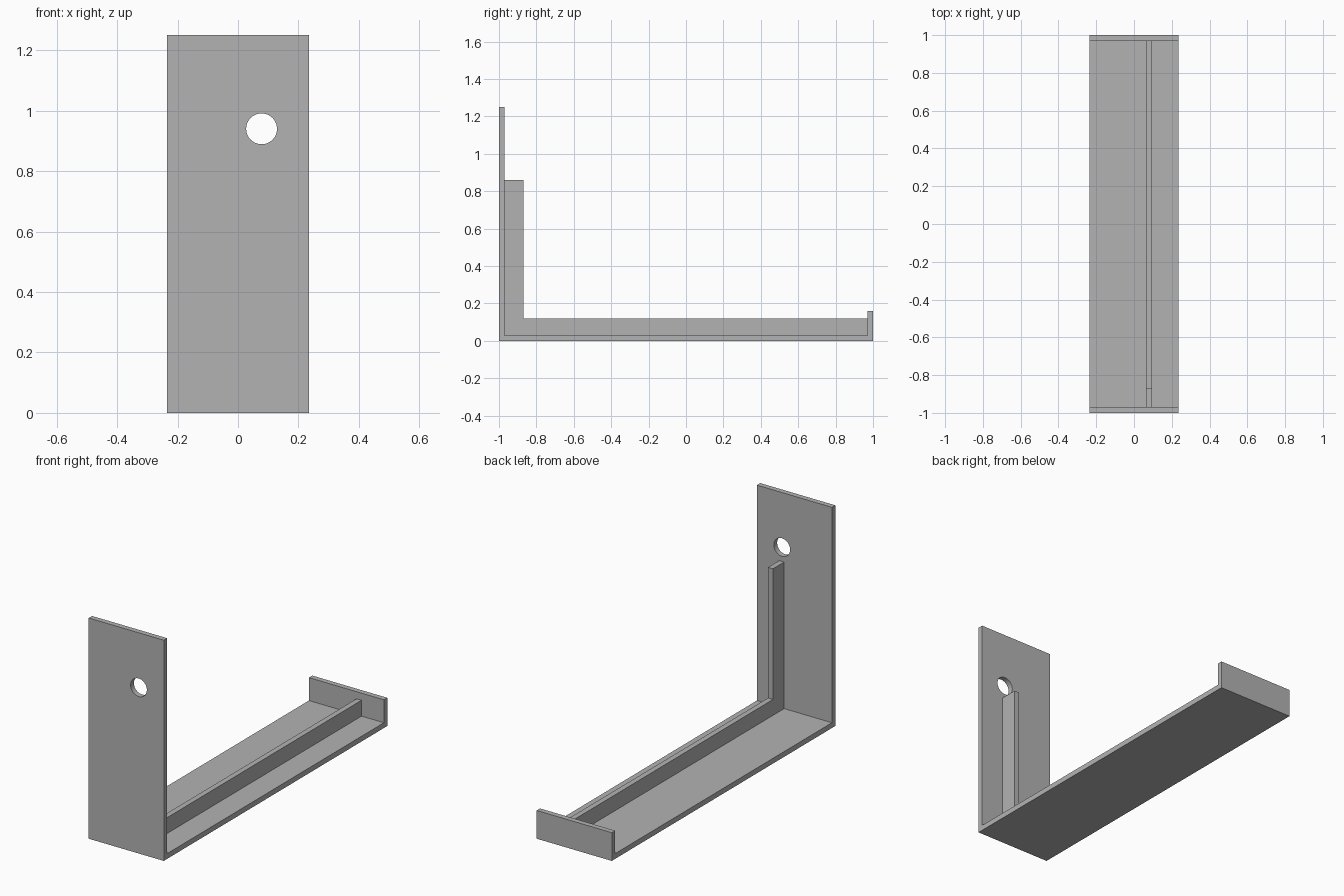
import bpy
import bmesh
from math import pi

cube = bpy.data.objects.get("Cube")
if cube:
    bpy.data.objects.remove(cube, do_unlink=True)

grey = bpy.data.materials.new("plain grey")
grey.use_nodes = True
colour = (0.45, 0.45, 0.45, 1)
grey.diffuse_color = colour
grey.node_tree.nodes["Principled BSDF"].inputs["Base Color"].default_value = colour


def extrude_profile(name, outline, x_min, x_max):
    """Extrude a closed (y, z) outline along x."""
    bm = bmesh.new()
    face = bm.faces.new([bm.verts.new((x_min, y, z)) for y, z in outline])
    result = bmesh.ops.extrude_face_region(bm, geom=[face])
    verts = [v for v in result["geom"] if isinstance(v, bmesh.types.BMVert)]
    bmesh.ops.translate(bm, verts=verts, vec=(x_max - x_min, 0, 0))
    bmesh.ops.recalc_face_normals(bm, faces=bm.faces)
    mesh = bpy.data.meshes.new(name)
    bm.to_mesh(mesh)
    bm.free()
    mesh.materials.append(grey)
    obj = bpy.data.objects.new(name, mesh)
    bpy.context.collection.objects.link(obj)
    return obj


half_width, wall = 0.235, 0.03
inner = 1 - wall

# Bent strip: tall front plate, flat base and low back lip
bracket = extrude_profile("bracket", [
    (-1, 0), (1, 0), (1, 0.16), (inner, 0.16),
    (inner, wall), (-inner, wall), (-inner, 1.25), (-1, 1.25),
], -half_width, half_width)

# L-shaped stiffening rib in the inner corner
extrude_profile("stiffening_rib", [
    (-inner, wall), (inner, wall), (inner, 0.12),
    (-0.87, 0.12), (-0.87, 0.86), (-inner, 0.86),
], 0.064, 0.095)

# Round hole through the front plate
bpy.ops.mesh.primitive_cylinder_add(
    vertices=48, radius=0.051, depth=0.2,
    location=(0.078, -1, 0.94), rotation=(pi / 2, 0, 0))
cutter = bpy.context.object
cutter.name = "hole_cutter"
cutter.data.materials.append(grey)
cutter.hide_render = True
cutter.hide_viewport = True
hole = bracket.modifiers.new("hole", 'BOOLEAN')
hole.operation = 'DIFFERENCE'
hole.solver = 'EXACT'
hole.object = cutter
